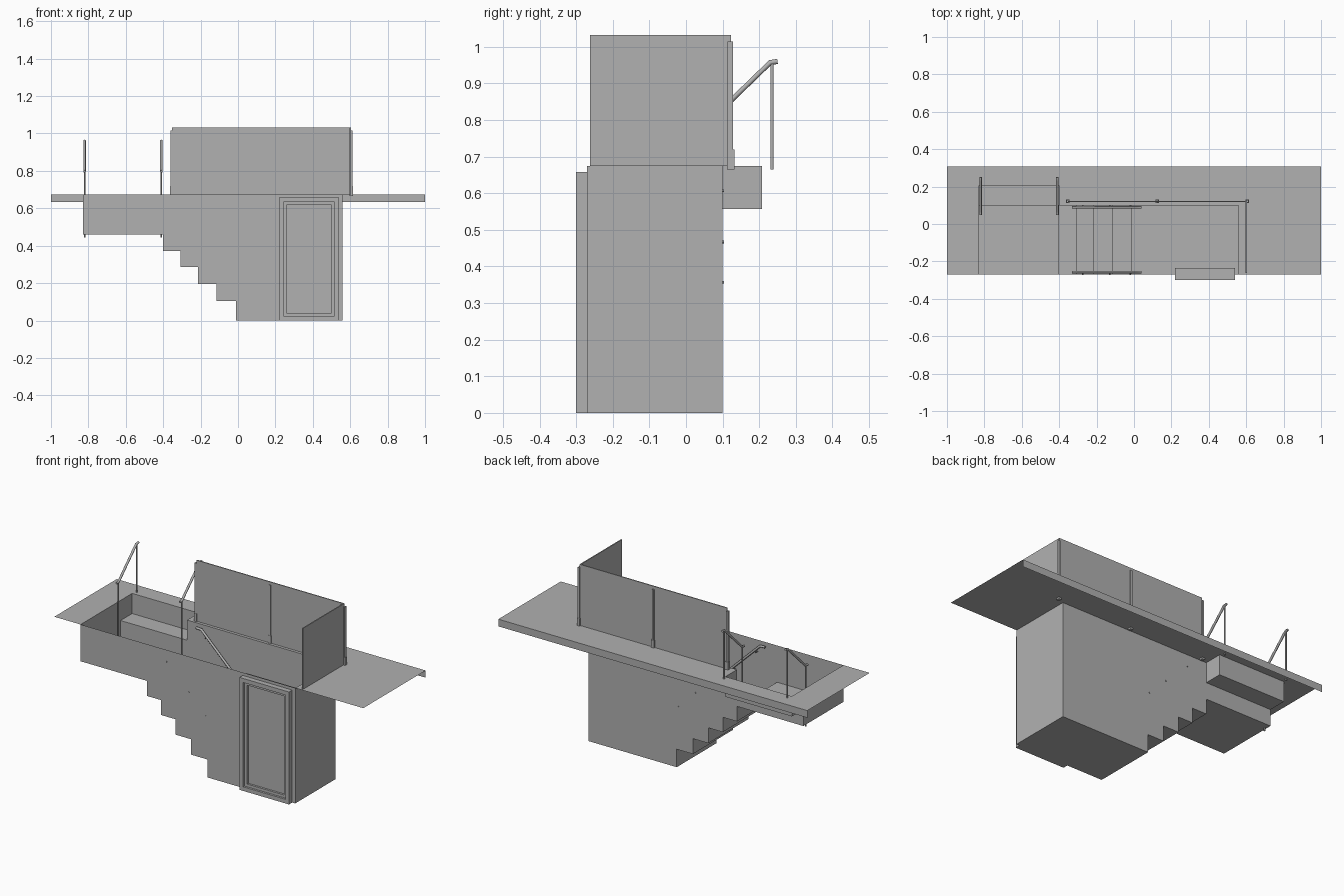
import bpy, bmesh
from mathutils import Vector

cube = bpy.data.objects.get("Cube")
if cube:
    bpy.data.objects.remove(cube, do_unlink=True)

GREY = (0.44, 0.44, 0.44, 1)
grey = bpy.data.materials.new("plain grey")
grey.use_nodes = True
grey.diffuse_color = GREY
grey.node_tree.nodes["Principled BSDF"].inputs["Base Color"].default_value = GREY

# Main dimensions
LEFT, TURN, RIGHT = -0.83, -0.40, 0.56      # stairwell ends and landing edge
FRONT, BACK, ENTRY = -0.27, 0.10, 0.207     # stairwell walls and entry step
TOP, LANDING, STEP = 0.675, 0.46, 0.557     # ground, landing, entry step heights
DECK_BACK = 0.307


def sheets(name, polygons):
    """Thin surfaces, each given as a list of corners."""
    bm = bmesh.new()
    for poly in polygons:
        bm.faces.new([bm.verts.new(p) for p in poly])
    bmesh.ops.remove_doubles(bm, verts=bm.verts, dist=0.0005)
    bmesh.ops.recalc_face_normals(bm, faces=bm.faces)
    mesh = bpy.data.meshes.new(name)
    bm.to_mesh(mesh)
    bm.free()
    mesh.materials.append(grey)
    obj = bpy.data.objects.new(name, mesh)
    bpy.context.collection.objects.link(obj)
    return obj


def box(name, x, y, z):
    """Box from (min, max) ranges."""
    bm = bmesh.new()
    bmesh.ops.create_cube(bm, size=1)
    for v in bm.verts:
        v.co = Vector([r[0] + (c + 0.5) * (r[1] - r[0]) for r, c in zip((x, y, z), v.co)])
    mesh = bpy.data.meshes.new(name)
    bm.to_mesh(mesh)
    bm.free()
    mesh.materials.append(grey)
    obj = bpy.data.objects.new(name, mesh)
    bpy.context.collection.objects.link(obj)
    return obj


def tube(name, points, radius):
    """Round bar along a path."""
    curve = bpy.data.curves.new(name, "CURVE")
    curve.dimensions = "3D"
    curve.bevel_depth = radius
    curve.bevel_resolution = 2
    curve.use_fill_caps = True
    spline = curve.splines.new("POLY")
    spline.points.add(len(points) - 1)
    for p, co in zip(spline.points, points):
        p.co = (*co, 1)
    curve.materials.append(grey)
    obj = bpy.data.objects.new(name, curve)
    bpy.context.collection.objects.link(obj)
    return obj


# Stepped underside: landing, five risers, lower floor
step_x = [TURN, -0.308, -0.215, -0.115, -0.01]
step_z = [LANDING, 0.372, 0.285, 0.195, 0.105, 0]
stairs = [(LEFT, LANDING)]
for i, x in enumerate(step_x):
    stairs += [(x, step_z[i]), (x, step_z[i + 1])]
stairs.append((RIGHT, 0))

# Stairs and both end walls
outline = [(LEFT, TOP)] + stairs + [(RIGHT, TOP)]
sheets("stairs_and_end_walls", [
    [(a[0], FRONT, a[1]), (b[0], FRONT, b[1]), (b[0], BACK, b[1]), (a[0], BACK, a[1])]
    for a, b in zip(outline, outline[1:])])

# Front wall with a doorway notch
doorway = [(0.24, 0), (0.24, 0.64), (0.52, 0.64), (0.52, 0)]
front = [(LEFT, TOP)] + stairs[:-1] + doorway + [(RIGHT, 0), (RIGHT, TOP)]
sheets("front_wall", [[(x, FRONT, z) for x, z in front]])

# Back wall, lowered where the entry step meets the landing
back = [(LEFT, STEP)] + stairs + [(RIGHT, TOP), (TURN, TOP), (TURN, STEP)]
sheets("back_wall", [[(x, BACK, z) for x, z in back]])

# Entry step
entry = [(LEFT, BACK), (LEFT, ENTRY), (TURN, ENTRY), (TURN, BACK)]
sheets("entry_step", [[(x, y, STEP) for x, y in entry]] + [
    [(*a, STEP), (*b, STEP), (*b, TOP), (*a, TOP)] for a, b in zip(entry, entry[1:])])

# Ground slab around the opening, with a lip along the back
slab = [(-1, FRONT), (LEFT, FRONT), (LEFT, ENTRY), (TURN, ENTRY), (TURN, BACK),
        (RIGHT, BACK), (RIGHT, FRONT), (1, FRONT), (1, DECK_BACK), (-1, DECK_BACK)]
sheets("ground_slab", [[(x, y, TOP) for x, y in slab]])
sheets("slab_lip", [[(-1, DECK_BACK, 0.633), (1, DECK_BACK, 0.633),
                     (1, DECK_BACK, TOP), (-1, DECK_BACK, TOP)]])


# Door: outer frame, inner frame and leaf
def frame(name, x0, x1, z0, z1, y, w):
    box(name + "_left", (x0, x0 + w), y, (z0, z1))
    box(name + "_right", (x1 - w, x1), y, (z0, z1))
    box(name + "_top", (x0 + w, x1 - w), y, (z1 - w, z1))
    box(name + "_bottom", (x0 + w, x1 - w), y, (z0, z0 + w))


frame("door_frame", 0.22, 0.54, 0, 0.658, (-0.30, -0.235), 0.024)
frame("door_stop", 0.244, 0.516, 0.024, 0.634, (-0.288, -0.245), 0.016)
box("door_leaf", (0.26, 0.50), (-0.276, -0.255), (0.04, 0.618))

# Guard panels with posts
box("back_panel", (-0.352, 0.602), (0.117, 0.123), (TOP, 1.032))
box("side_panel", (0.597, 0.603), (-0.262, 0.117), (TOP, 1.032))
for i, x in enumerate((-0.355, 0.125, 0.605)):
    box(f"guard_post_{i}", (x - 0.006, x + 0.006), (0.114, 0.129), (TOP - 0.01, 1.015))
    box(f"guard_post_foot_{i}", (x - 0.009, x + 0.009), (0.112, 0.132), (TOP - 0.01, 0.72))

# Entry handrails
for side, x in (("left", -0.41), ("right", -0.82)):
    tube(f"entry_rail_{side}", [(x, 0.25, 0.96), (x, 0.23, 0.957),
                                (x, 0.068, 0.80), (x, 0.048, 0.797)], 0.007)
    tube(f"entry_upper_post_{side}", [(x, 0.235, TOP - 0.01), (x, 0.235, 0.955)], 0.0045)
    tube(f"entry_lower_post_{side}", [(x, 0.065, 0.443), (x, 0.065, 0.80)], 0.0045)

# Stair handrails with wall brackets
for side, y, wall in (("front", -0.257, FRONT - 0.004), ("back", 0.089, BACK + 0.004)):
    tube(f"stair_rail_{side}", [(-0.332, y, 0.652), (-0.30, y, 0.65),
                                (0.01, y, 0.349), (0.04, y, 0.347)], 0.007)
    for i, (x, z) in enumerate(((-0.273, 0.607), (-0.13, 0.467), (-0.02, 0.357))):
        tube(f"rail_bracket_{side}_{i}", [(x, wall, z), (x, y, z), (x, y, z + 0.017)], 0.004)
